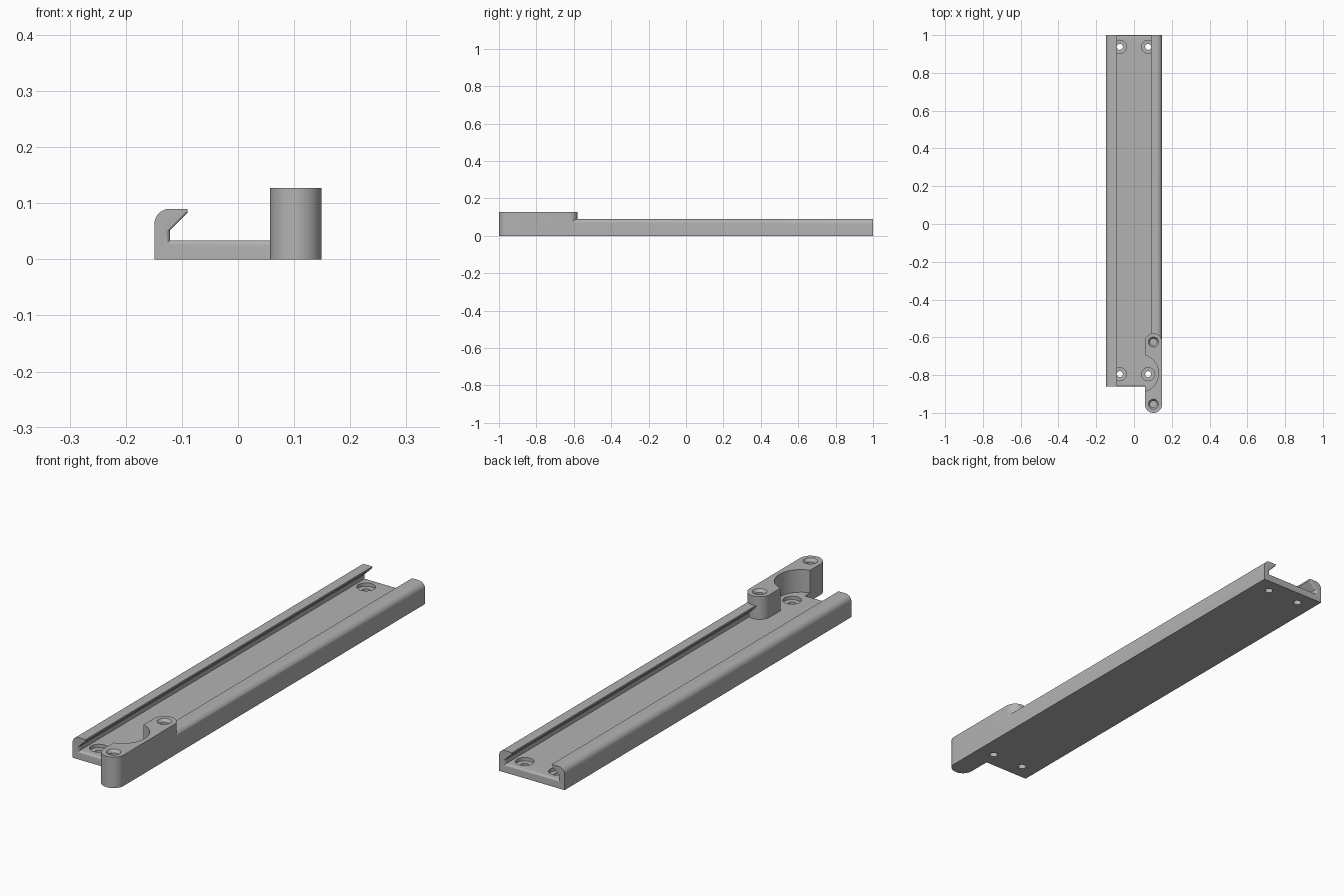
import bpy, bmesh, math

cube = bpy.data.objects.get("Cube")
if cube:
    bpy.data.objects.remove(cube, do_unlink=True)

grey = bpy.data.materials.new("plain grey")
grey.use_nodes = True
grey.diffuse_color = (0.45, 0.45, 0.45, 1)
grey.node_tree.nodes["Principled BSDF"].inputs["Base Color"].default_value = (0.45, 0.45, 0.45, 1)

HALF, FLOOR, LIP, TOP = 0.149, 0.034, 0.09, 0.09
FRONT, BACK = -0.86, 1.0
BLOCK_X, BLOCK_R, BLOCK_TOP = 0.103, 0.046, 0.127
BLOCK_ENDS = (-0.954, -0.625)


def loft(name, rings):
    """Solid skinned through matching closed rings of points."""
    bm = bmesh.new()
    loops = [[bm.verts.new(p) for p in ring] for ring in rings]
    n = len(loops[0])
    for a, b in zip(loops, loops[1:]):
        for i in range(n):
            j = (i + 1) % n
            bm.faces.new((a[i], a[j], b[j], b[i]))
    bm.faces.new(loops[0][::-1])
    bm.faces.new(loops[-1])
    bmesh.ops.recalc_face_normals(bm, faces=bm.faces)
    mesh = bpy.data.meshes.new(name)
    bm.to_mesh(mesh)
    bm.free()
    mesh.materials.append(grey)
    obj = bpy.data.objects.new(name, mesh)
    bpy.context.collection.objects.link(obj)
    return obj


def turned(name, x, y, steps, sides=32):
    """Upright round solid from (radius, height) steps."""
    angles = [2 * math.pi * i / sides for i in range(sides)]
    return loft(name, [[(x + r * math.cos(a), y + r * math.sin(a), z) for a in angles]
                       for r, z in steps])


def combine(target, tool, operation):
    mod = target.modifiers.new(operation.lower(), "BOOLEAN")
    mod.operation, mod.object, mod.solver = operation, tool, "EXACT"
    bpy.context.view_layer.objects.active = target
    bpy.ops.object.modifier_apply(modifier=mod.name)
    bpy.data.objects.remove(tool, do_unlink=True)


def section(y, d):
    """Channel cross-section, with its inside widened by d."""
    r = 0.027
    side = [(-HALF, 0)]
    for i in range(9):
        a = math.pi / 2 * i / 8
        side.append((-HALF + r - r * math.cos(a), TOP - r + r * math.sin(a)))
    side += [(-LIP, TOP), (-LIP, 0.083 + 0.6 * d),
             (-0.121 - d, 0.052 - 0.4 * d), (-0.121 - d, FLOOR - d)]
    side += [(-x, z) for x, z in reversed(side)]
    return [(x, y, z) for x, z in side]


# Channel rail with rounded lead-in at both ends
lead = 0.009
curve = [(lead * (1 - math.cos(a)), lead * (1 - math.sin(a)))
         for a in (math.pi / 2 * i / 5 for i in range(6))]
rings = [section(FRONT + t, d) for t, d in curve]
rings += [section(BACK - t, d) for t, d in reversed(curve)]
rail = loft("channel_rail", rings)

# Raised mounting block with round ends
outline = []
for cy, start in ((BLOCK_ENDS[1], 0), (BLOCK_ENDS[0], math.pi)):
    for i in range(25):
        a = start + math.pi * i / 24
        outline.append((BLOCK_X + BLOCK_R * math.cos(a), cy + BLOCK_R * math.sin(a)))
block = loft("mounting_block", [[(x, y, z) for x, y in outline] for z in (0, BLOCK_TOP)])
combine(rail, block, "UNION")

# Round clearance scooped from the block
combine(rail, turned("scoop", 0.03, -0.79, [(0.1, FLOOR), (0.1, 0.2)], 96), "DIFFERENCE")

# Recessed screw holes through the floor
for x in (-0.075, 0.075):
    for y in (-0.795, 0.938):
        steps = [(0.016, -0.02), (0.016, 0.019), (0.035, 0.02), (0.035, FLOOR + 0.004)]
        combine(rail, turned("screw_hole", x, y, steps), "DIFFERENCE")

# Blind holes with flared mouths in the block
for y in BLOCK_ENDS:
    steps = [(0.018, 0.04), (0.018, 0.115), (0.027, BLOCK_TOP), (0.027, 0.15)]
    combine(rail, turned("blind_hole", BLOCK_X, y, steps), "DIFFERENCE")

bpy.ops.object.select_all(action="DESELECT")
rail.select_set(True)
bpy.context.view_layer.objects.active = rail
bpy.ops.object.shade_smooth_by_angle(angle=math.radians(30))
